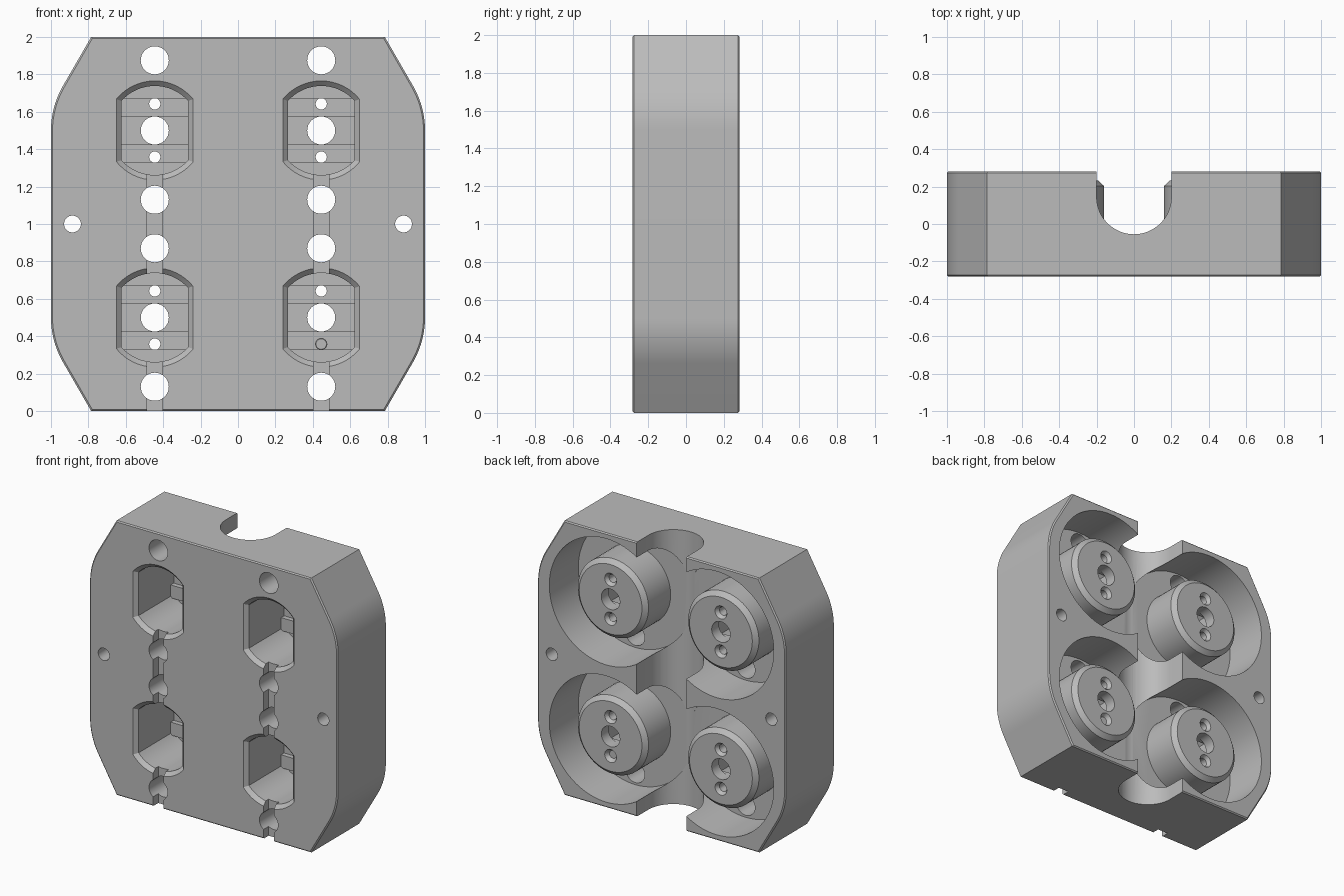
import bpy, bmesh
from math import sin, cos, pi, radians, sqrt, asin

if "Cube" in bpy.data.objects:
    bpy.data.objects.remove(bpy.data.objects["Cube"])

D = 0.282        # half depth of the block
FLOOR = -0.052   # depth of the ring pockets
CENTRES = [(x, z) for x in (-0.445, 0.445) for z in (0.5, 1.5)]


def loft(name, sections, axis="y"):
    """Closed solid through rings of equal point count, each (position, points)."""
    bm = bmesh.new()
    rings = []
    for t, pts in sections:
        rings.append([bm.verts.new((u, t, v) if axis == "y" else (u, v, t)) for u, v in pts])
    n = len(rings[0])
    for a, b in zip(rings, rings[1:]):
        for i in range(n):
            j = (i + 1) % n
            bm.faces.new((a[i], a[j], b[j], b[i]))
    bm.faces.new(rings[0])
    bm.faces.new(rings[-1])
    bmesh.ops.recalc_face_normals(bm, faces=bm.faces)
    mesh = bpy.data.meshes.new(name)
    bm.to_mesh(mesh)
    bm.free()
    obj = bpy.data.objects.new(name, mesh)
    bpy.context.collection.objects.link(obj)
    return obj


def circle(c, r, n=48):
    return [(c[0] + r * cos(2 * pi * i / n), c[1] + r * sin(2 * pi * i / n)) for i in range(n)]


def rect(x0, x1, z0, z1):
    return [(x0, z0), (x1, z0), (x1, z1), (x0, z1)]


def flat_sided(c, r, w, n=16):
    """Circle of radius r with straight sides at +-w."""
    h = asin(w / r)
    top = [(r * sin(h - 2 * h * i / n), r * cos(h - 2 * h * i / n)) for i in range(n + 1)]
    return [(c[0] + x, c[1] + z) for x, z in top + [(-x, -z) for x, z in top]]


def outline(inset):
    """Block outline: slanted corners blended into the sides by an arc."""
    R = 0.476
    q = [(1 - R + R * cos(a), 0.5 + R * sin(a)) for a in (radians(30 * i / 10) for i in range(11))]
    q.append((0.785, 1.0))
    half = [(x, -z) for x, z in reversed(q)] + q
    k = 1 - inset
    ring = half + [(-x, z) for x, z in reversed(half)]
    return [(x * k, 1 + z * k) for x, z in ring]


def apply(tool, operation):
    mod = block.modifiers.new("cut", "BOOLEAN")
    mod.operation = operation
    mod.solver = "EXACT"
    mod.object = tool
    bpy.context.view_layer.objects.active = block
    bpy.ops.object.modifier_apply(modifier=mod.name)
    mesh = tool.data
    bpy.data.objects.remove(tool)
    bpy.data.meshes.remove(mesh)


def cut(sections, axis="y"):
    apply(loft("cutter", sections, axis), "DIFFERENCE")


def add(sections):
    apply(loft("addition", sections), "UNION")


def drill(c, r, y0, y1, n=32):
    cut([(y0, circle(c, r, n)), (y1, circle(c, r, n))])


# Main block with a fine edge chamfer
e = 0.008
block = loft("housing_block", [(-D, outline(e)), (e - D, outline(0)), (D - e, outline(0)), (D, outline(e))])

# Round pockets in the back
for c in CENTRES:
    drill(c, 0.46, FLOOR, 0.4, 80)

# Round-bottomed channel down the middle of the back
arc = [(0.2 * cos(pi + pi * i / 24), 0.145 + 0.2 * sin(pi + pi * i / 24)) for i in range(25)]
channel = arc + [(0.2, 0.5), (-0.2, 0.5)]
cut([(-0.1, channel), (2.1, channel)], "z")

# Chamfered round bosses standing in the pockets
for c in CENTRES:
    add([(-0.15, circle(c, 0.285, 64)), (0.203, circle(c, 0.285, 64)), (0.233, circle(c, 0.253, 64))])

# Flat-sided front recesses running up into the bosses
for c in CENTRES:
    cut([(-D - 0.02, flat_sided(c, 0.285, 0.225)), (-D + 0.027, flat_sided(c, 0.238, 0.178)),
         (0.15, flat_sided(c, 0.238, 0.178))])

# Cross bars on the recess floors
for x, z in CENTRES:
    for s in (-1, 1):
        bar = rect(x - 0.187, x + 0.187, z + s * 0.123 - 0.047, z + s * 0.123 + 0.047)
        add([(0.115, bar), (0.17, bar)])

# Centre hole and countersunk screw holes through each boss
for x, z in CENTRES:
    drill((x, z), 0.075, 0.05, 0.3)
    for s in (-1, 1):
        c = (x, z + s * 0.142)
        drill(c, 0.03, 0.05, 0.3, 24)
        cut([(0.205, circle(c, 0.028, 24)), (0.245, circle(c, 0.056, 24))])

# Wire slots and passage holes in the front
for x in (-0.445, 0.445):
    slot = rect(x - 0.042, x + 0.042, -0.1, 1.45)
    cut([(-0.4, slot), (-D + 0.06, slot)])
    for z in (0.13, 0.87, 1.13, 1.875):
        drill((x, z), 0.075, -0.4, 0.0)

# Mounting holes at the sides
for x in (-0.885, 0.885):
    drill((x, 1.0), 0.045, -0.4, 0.4)

# Colour and shading
grey = bpy.data.materials.new("plain_grey")
grey.use_nodes = True
grey.diffuse_color = (0.5, 0.5, 0.5, 1)
grey.node_tree.nodes["Principled BSDF"].inputs["Base Color"].default_value = (0.5, 0.5, 0.5, 1)
block.data.materials.clear()
block.data.materials.append(grey)
for p in block.data.polygons:
    p.material_index = 0
bpy.ops.object.select_all(action="DESELECT")
block.select_set(True)
bpy.context.view_layer.objects.active = block
bpy.ops.object.shade_smooth_by_angle(angle=radians(25))
